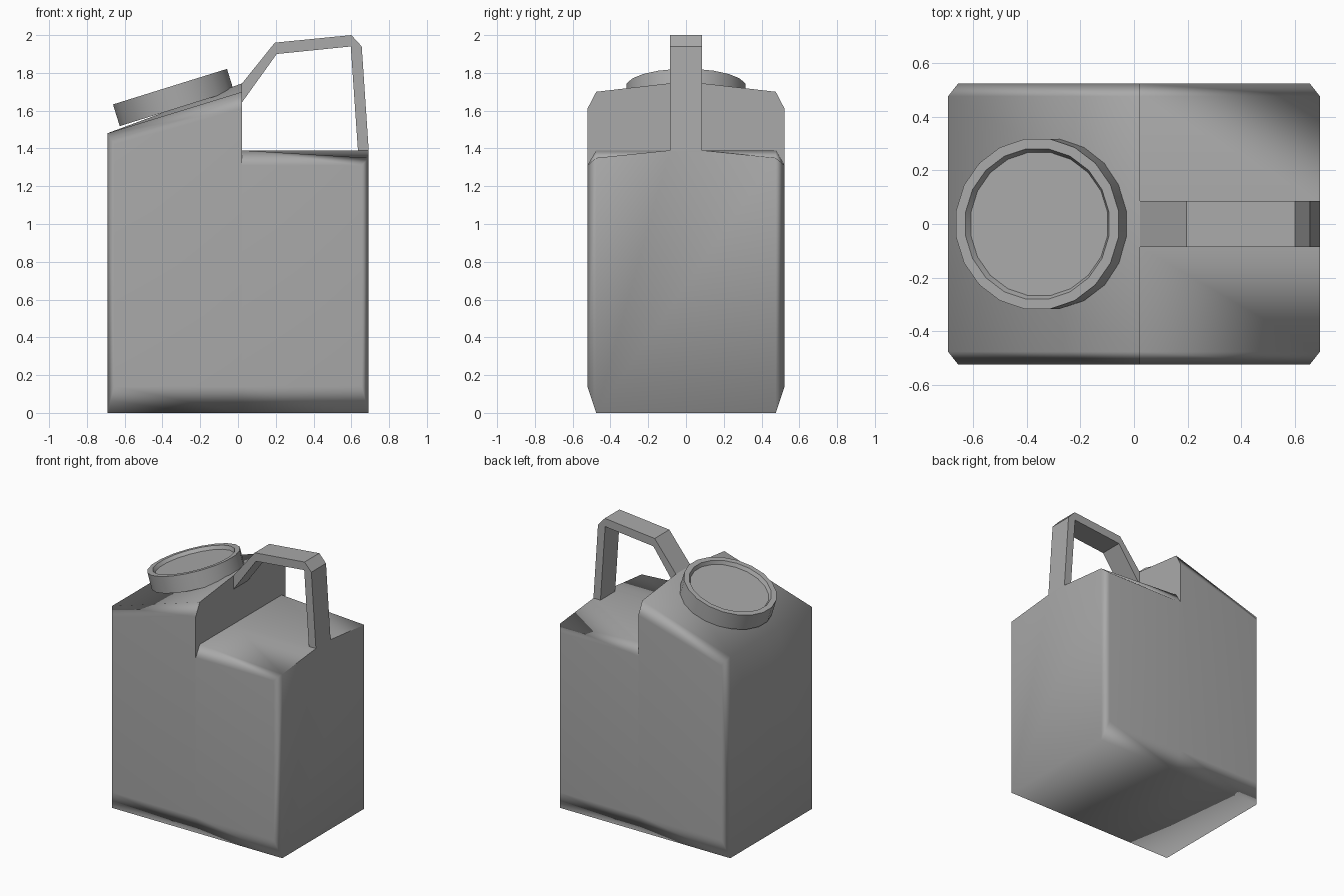
import bpy, bmesh, math
from mathutils import Matrix, Vector

cube = bpy.data.objects.get("Cube")
if cube:
    bpy.data.objects.remove(cube, do_unlink=True)

grey = bpy.data.materials.new("plain grey")
grey.use_nodes = True
colour = (0.4, 0.4, 0.4, 1)
grey.diffuse_color = colour
grey.node_tree.nodes["Principled BSDF"].inputs["Base Color"].default_value = colour


def finish(name, bm, angle):
    """Turn a bmesh into a named, shaded object."""
    bmesh.ops.remove_doubles(bm, verts=bm.verts, dist=0.0005)
    bmesh.ops.recalc_face_normals(bm, faces=bm.faces)
    mesh = bpy.data.meshes.new(name)
    bm.to_mesh(mesh)
    bm.free()
    mesh.materials.append(grey)
    obj = bpy.data.objects.new(name, mesh)
    bpy.context.collection.objects.link(obj)
    bpy.ops.object.select_all(action="DESELECT")
    obj.select_set(True)
    bpy.context.view_layer.objects.active = obj
    bpy.ops.object.shade_smooth_by_angle(angle=math.radians(angle))
    return obj


# Canister body: cross-sections along x, lofted, with a step in the top
END, SIDE_END, STEP = 0.692, 0.655, 0.022
WIDE, INSET, STRIP = 0.522, 0.475, 0.085


def section(bm, x, side_x, side_z, shoulder_z, strip_z):
    half = [(x, INSET, 0), (side_x, WIDE, 0.14), (side_x, WIDE, side_z),
            (x, INSET, shoulder_z), (x, STRIP, strip_z)]
    ring = half + [(px, -py, pz) for px, py, pz in reversed(half)]
    return [bm.verts.new(p) for p in ring]


def loft(bm, a, b):
    n = len(a)
    for i in range(n):
        j = (i + 1) % n
        bm.faces.new((a[i], a[j], b[j], b[i]))


def cap_end(bm, r):
    bm.faces.new((r[0], r[3], r[4], r[5], r[6], r[9]))
    bm.faces.new(r[0:4])
    bm.faces.new(r[6:10])


bm = bmesh.new()
spout_end = section(bm, -END, -SIDE_END, 1.42, 1.48, 1.48)
step_top = section(bm, STEP, STEP, 1.61, 1.70, 1.745)
step_low = section(bm, STEP, STEP, 1.31, 1.39, 1.39)
handle_end = section(bm, END, SIDE_END, 1.31, 1.35, 1.39)
loft(bm, spout_end, step_top)
loft(bm, step_low, handle_end)
cap_end(bm, spout_end)
cap_end(bm, handle_end)
bm.faces.new(step_top[2:8] + step_low[7:1:-1])
body = finish("canister_body", bm, 72.5)
weighted = body.modifiers.new("face_weighted_normals", "WEIGHTED_NORMAL")
weighted.keep_sharp = True

# Handle: a bent strap from the step to the far end
outer = [(STEP, 1.745), (0.195, 1.96), (0.60, 2.0), (0.655, 1.94), (END, 1.39)]
inner = [(STEP, 1.645), (0.205, 1.90), (0.597, 1.94), (0.597, 1.94), (0.635, 1.39)]
bm = bmesh.new()
rings = []
for (ox, oz), (ix, iz) in zip(outer, inner):
    corners = [(ox, -STRIP, oz), (ox, STRIP, oz), (ix, STRIP, iz), (ix, -STRIP, iz)]
    rings.append([bm.verts.new(c) for c in corners])
for a, b in zip(rings, rings[1:]):
    loft(bm, a, b)
bm.faces.new(rings[0])
bm.faces.new(rings[-1])
bmesh.ops.dissolve_degenerate(bm, dist=0.0005, edges=bm.edges)
finish("handle", bm, 30)

# Screw cap: a tilted turned disc with a recessed top
SIDES = 20
profile = [(0.32, -0.12), (0.32, 0), (0.283, 0), (0.27, -0.025)]
bm = bmesh.new()
rings = []
for radius, z in profile:
    ring = []
    for i in range(SIDES):
        a = math.tau * (i + 0.5) / SIDES
        ring.append(bm.verts.new((radius * math.cos(a), radius * math.sin(a), z)))
    rings.append(ring)
for a, b in zip(rings, rings[1:]):
    loft(bm, a, b)
bm.faces.new(rings[0])
bm.faces.new(rings[-1])
tilt = Matrix.Rotation(math.radians(-17.3), 4, "Y")
bm.transform(Matrix.Translation(Vector((-0.36, 0, 1.727))) @ tilt)
finish("screw_cap", bm, 30)
